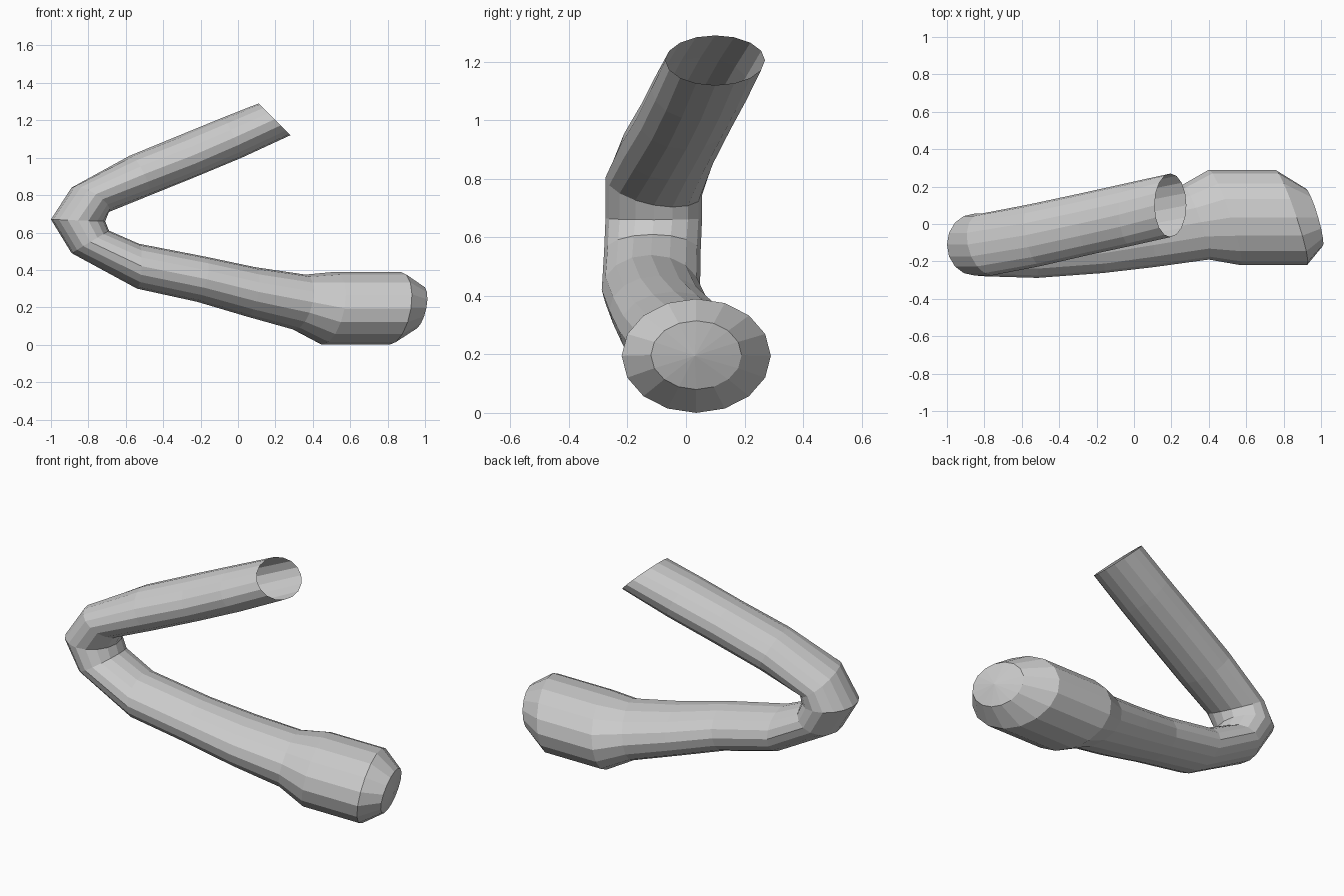
import bpy, bmesh, math
from mathutils import Vector

SIDES = 16

# Cross-sections: outer (x, z), inner (x, z), centre y, half width in y,
# and the x / z skew of the far (+y) side
SECTIONS = [
    ((0.11, 1.29), (0.28, 1.12), 0.10, 0.17, 0.00, 0.00),     # open end
    ((-0.08, 1.215), (0.02, 1.00), 0.05, 0.168, -0.01, 0.00),
    ((-0.30, 1.125), (-0.22, 0.90), 0.00, 0.165, -0.02, 0.00),
    ((-0.58, 1.01), (-0.48, 0.795), -0.06, 0.165, -0.03, -0.01),
    ((-0.89, 0.84), (-0.69, 0.71), -0.11, 0.165, -0.03, -0.03),  # above knee
    ((-1.00, 0.67), (-0.71, 0.66), -0.11, 0.165, 0.00, 0.00),    # knee
    ((-0.89, 0.49), (-0.69, 0.61), -0.115, 0.165, 0.00, 0.00),   # below knee
    ((-0.54, 0.30), (-0.53, 0.54), -0.12, 0.168, -0.02, 0.00),
    ((-0.22, 0.23), (-0.17, 0.47), -0.09, 0.172, -0.03, 0.00),
    ((0.05, 0.15), (0.09, 0.415), -0.04, 0.19, -0.04, 0.00),
    ((0.30, 0.08), (0.36, 0.375), 0.01, 0.20, -0.07, 0.00),
    ((0.45, 0.00), (0.52, 0.39), 0.035, 0.255, -0.085, 0.00),    # foot
    ((0.81, 0.00), (0.87, 0.39), 0.035, 0.255, -0.085, 0.00),
    ((0.94, 0.08), (0.985, 0.315), 0.035, 0.155, -0.045, 0.00),  # rounded toe
]
TOE_TIP = (0.985, 0.03, 0.195)


def add_ring(bm, outer, inner, cy, ry, dx, dz):
    a, b = Vector((outer[0], cy, outer[1])), Vector((inner[0], cy, inner[1]))
    centre, v, u = (a + b) / 2, (a - b) / 2, Vector((dx, ry, dz))
    return [bm.verts.new(centre + v * math.cos(t) + u * math.sin(t))
            for t in (2 * math.pi * i / SIDES for i in range(SIDES))]


# Bent leg: rings lofted into a tube, open at the hip, capped at the foot
bm = bmesh.new()
rings = [add_ring(bm, *s) for s in SECTIONS]
for lower, upper in zip(rings, rings[1:]):
    for i in range(SIDES):
        j = (i + 1) % SIDES
        bm.faces.new((lower[i], lower[j], upper[j], upper[i]))

# Toe cap fan
tip = bm.verts.new(TOE_TIP)
for i in range(SIDES):
    bm.faces.new((rings[-1][i], rings[-1][(i + 1) % SIDES], tip))

bmesh.ops.recalc_face_normals(bm, faces=bm.faces)
mesh = bpy.data.meshes.new("bent_leg")
bm.to_mesh(mesh)
bm.free()
leg = bpy.data.objects.new("bent_leg", mesh)
bpy.context.collection.objects.link(leg)
